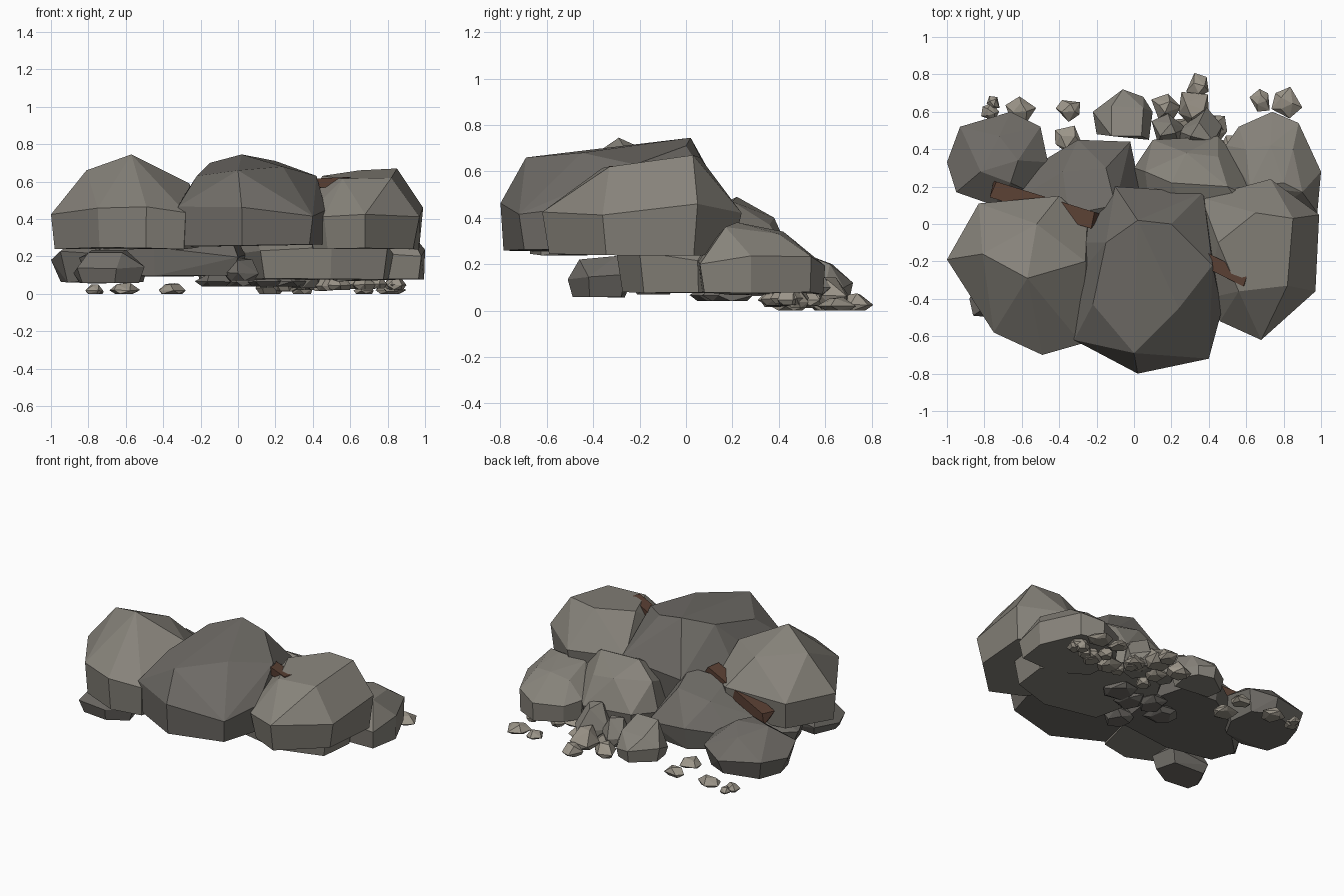
import bpy, bmesh, math, random
from mathutils import Vector

if "Cube" in bpy.data.objects:
    bpy.data.objects.remove(bpy.data.objects["Cube"])

random.seed(4)


def material(name, rgb):
    m = bpy.data.materials.new(name)
    m.diffuse_color = (*rgb, 1)
    m.use_nodes = True
    m.node_tree.nodes["Principled BSDF"].inputs["Base Color"].default_value = m.diffuse_color
    return m


DARK = material("dark_stone", (0.16, 0.15, 0.135))
LIGHT = material("light_stone", (0.24, 0.225, 0.195))
PALE = material("pale_stone", (0.33, 0.30, 0.25))
RUST = material("rust_brown", (0.10, 0.05, 0.033))


def hull(name, points, mat):
    """Flat-faced convex solid around a point cloud."""
    bm = bmesh.new()
    for p in points:
        bm.verts.new(p)
    res = bmesh.ops.convex_hull(bm, input=bm.verts[:])
    inner = [v for v in res["geom_interior"] + res["geom_unused"]
             if isinstance(v, bmesh.types.BMVert)]
    bmesh.ops.delete(bm, geom=list(set(inner)), context="VERTS")
    bmesh.ops.dissolve_limit(bm, angle_limit=math.radians(8),
                             verts=bm.verts[:], edges=bm.edges[:])
    bmesh.ops.recalc_face_normals(bm, faces=bm.faces[:])
    me = bpy.data.meshes.new(name)
    bm.to_mesh(me)
    bm.free()
    me.materials.append(mat)
    ob = bpy.data.objects.new(name, me)
    bpy.context.collection.objects.link(ob)
    return ob


def boulder(name, outline, z0, zm, tops, mat, inset=0.94):
    """Boulder from its plan outline at height zm, a tucked-in base and crown points."""
    cx = sum(p[0] for p in outline) / len(outline)
    cy = sum(p[1] for p in outline) / len(outline)
    pts = [(x, y, zm + random.uniform(-0.03, 0.03)) for x, y in outline]
    for x, y in outline:
        k = inset + random.uniform(-0.03, 0.02)
        pts.append((cx + (x - cx) * k, cy + (y - cy) * k, z0 + random.uniform(0, 0.015)))
    hull(name, pts + tops, mat)


def chunk(name, x, y, z0, r, h, mat):
    """Small angular stone with a flat base at z0."""
    spin = random.uniform(0, 6.28)
    pts = []
    for n, rad, z, off in ((5, 0.7, 0.0, 0.3), (5, 1.0, 0.35, 0.0), (3, 0.5, 1.0, 0.5)):
        for i in range(n):
            a = spin + off + (i + random.uniform(-0.2, 0.2)) * 2 * math.pi / n
            d = r * rad * random.uniform(0.82, 1.1)
            zz = z0 + h * z * random.uniform(0.8, 1.0)
            pts.append((x + d * math.cos(a), y + d * math.sin(a), zz))
    hull(name, pts, mat)


def beam(name, a, b, w, h):
    """Broken plank with chipped ends."""
    a, b = Vector(a), Vector(b)
    d = (b - a).normalized()
    s = d.cross(Vector((0, 0, 1))).normalized()
    u = s.cross(d)
    pts = []
    for p, sign in ((a, 1), (b, -1)):
        for i, j, chip in ((-1, -1, 0), (1, -1, 0.05), (1, 1, 0.02), (-1, 1, 0.03)):
            pts.append(p + s * i * w / 2 + u * j * h / 2 + d * sign * chip)
    hull(name, pts, RUST)


# Three large upper boulders
boulder("upper_boulder_left",
        [(-1, -.19), (-.83, .11), (-.40, .15), (-.25, .02), (-.2, -.3),
         (-.28, -.64), (-.49, -.70), (-.75, -.58)], .235, .44,
        [(-.57, -.29, .745), (-.81, -.16, .66), (-.26, -.2, .59), (-.52, -.0, .615)], LIGHT, .95)
boulder("upper_boulder_middle",
        [(.02, -.8), (.40, -.72), (.47, -.46), (.42, -.1), (.37, .17),
         (-.1, .2), (-.3, -.1), (-.36, -.35), (-.32, -.62)], .25, .44,
        [(0, -.69, .66), (-.22, -.43, .63), (.24, -.45, .68), (.42, -.22, .63),
         (.2, 0, .71), (.02, .02, .745), (-.15, -.1, .70)], DARK, .96)
boulder("upper_boulder_right",
        [(.38, -.4), (.36, .14), (.73, .24), (.99, .05), (.97, -.36),
         (.68, -.62), (.46, -.52)], .235, .43,
        [(.85, .03, .67), (.82, -.33, .62), (.56, -.36, .615), (.45, -.1, .63),
         (.65, .06, .66)], LIGHT, .92)

# Lower layer
boulder("lower_boulder_back_left",
        [(-1, .33), (-.93, .52), (-.66, .60), (-.5, .52), (-.46, .33),
         (-.55, .17), (-.75, .1), (-.95, .17)], .06, .2,
        [(-.82, .28, .33), (-.62, .34, .34), (-.72, .47, .30), (-.66, .22, .33)], DARK, .84)
boulder("lower_boulder_middle_left",
        [(-.85, .0), (-.55, .3), (-.3, .45), (-.02, .44), (.04, .15),
         (0, -.2), (-.45, -.24), (-.78, -.17)], .09, .22,
        [(-.15, .3, .42), (-.38, .28, .38), (-.1, .1, .47), (-.35, .05, .44)], DARK, .93)
boulder("lower_boulder_middle_right",
        [(.0, .3), (.1, .45), (.45, .47), (.6, .3), (.83, .05),
         (.8, -.2), (.5, -.3), (.12, -.22)], .07, .23,
        [(.28, .38, .40), (.45, .36, .37), (.2, .22, .49), (.5, .2, .47), (.06, .28, .40)],
        LIGHT, .92)
boulder("lower_boulder_back_right",
        [(.49, .42), (.56, .52), (.74, .6), (.88, .54), (.95, .42), (1, .28),
         (.98, .06), (.7, .05), (.52, .2)], .065, .21,
        [(.9, .17, .36), (.8, .22, .38), (.73, .42, .34), (.85, .4, .33),
         (.6, .4, .31), (.62, .2, .36)], LIGHT, .96)
boulder("lower_boulder_front_left",
        [(-.88, -.4), (-.86, -.49), (-.65, -.51), (-.5, -.42), (-.54, -.26), (-.8, -.24)],
        .045, .13, [(-.8, -.45, .22), (-.62, -.46, .22), (-.6, -.3, .235), (-.78, -.3, .235)],
        DARK, .85)
chunk("lower_stone_front", .02, -.14, .07, .11, .13, DARK)

# Rubble at the back
boulder("rubble_block",
        [(-.22, .6), (-.2, .48), (.08, .45), (.1, .6), (.05, .68), (-.06, .72)], .035, .12,
        [(-.12, .63, .2), (.05, .62, .2), (-.12, .47, .26), (.04, .47, .26)], LIGHT, .9)
chunk("rubble_stone_right", .36, .48, .03, .14, .24, LIGHT)
chunk("rubble_stone_middle", .18, .5, .03, .10, .2, LIGHT)
chunk("rubble_stone_small", .32, .62, .02, .10, .13, PALE)

# Visible pebbles
pebbles = [(-.75, .65, .04, .04), (-.77, .6, .05, .05), (-.61, .61, .08, .06),
           (-.35, .61, .075, .065), (-.35, .45, .085, .06), (.17, .63, .08, .1),
           (.34, .73, .075, .075), (.68, .66, .065, .05), (.81, .645, .085, .06)]
for i, (x, y, r, h) in enumerate(pebbles):
    chunk(f"pebble_{i}", x, y, 0, r, h, PALE)

# Gravel tucked under the pile
for i in range(14):
    chunk(f"gravel_{i}", random.uniform(.08, .85), random.uniform(.37, .54),
          random.uniform(.01, .03), random.uniform(.05, .09), .08, PALE)
for i in range(4):
    chunk(f"under_stone_{i}", -.12 + i * .13, .12 + .06 * (i % 2), .04, .11, .08, DARK)

# Broken beams wedged between the boulders
beam("beam_left", (-.77, .19, .33), (-.19, .01, .46), .09, .07)
beam("beam_right", (.3, -.15, .585), (.62, -.31, .6), .075, .05)
